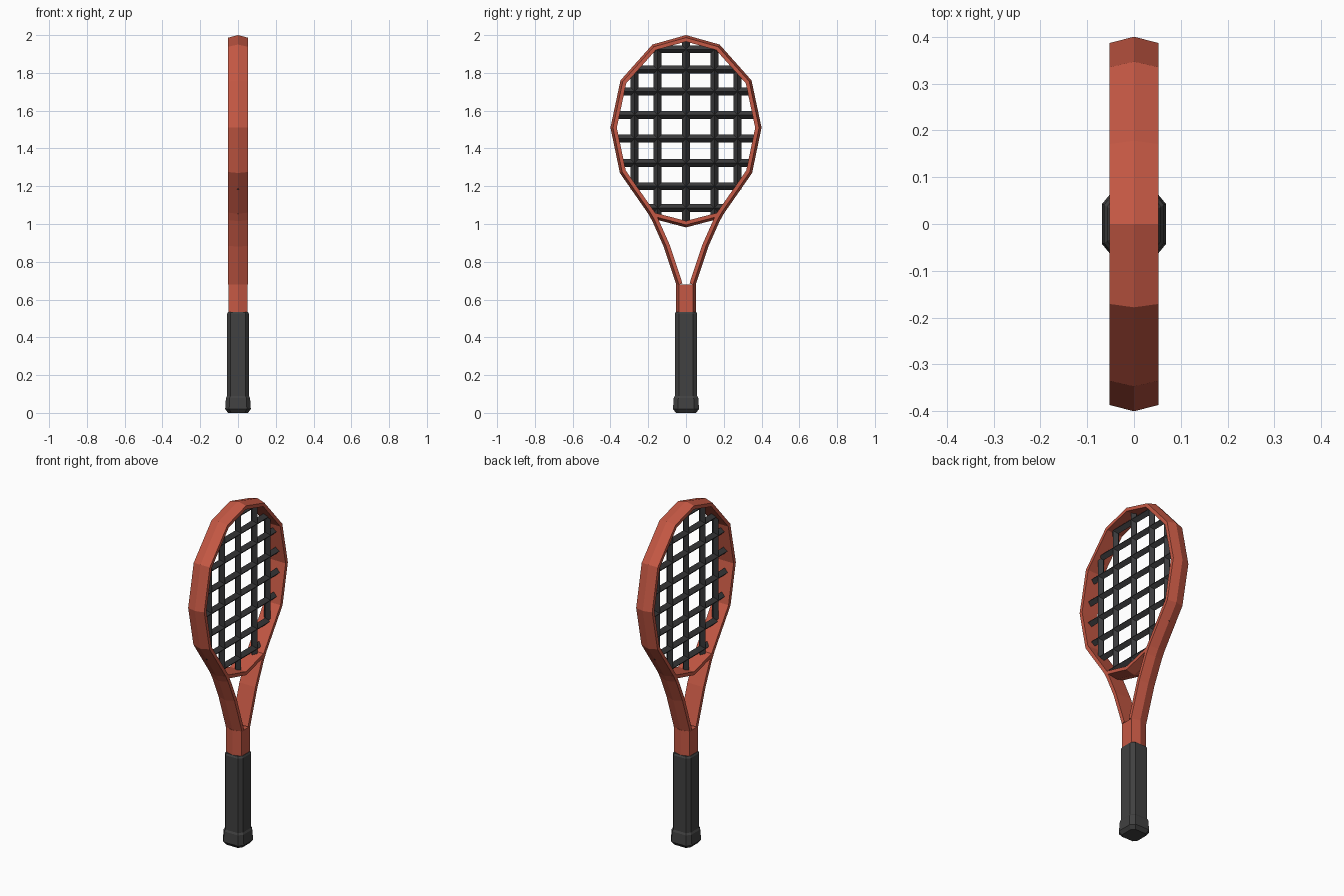
import bpy, bmesh, math
from mathutils import Vector

if "Cube" in bpy.data.objects:
    bpy.data.objects.remove(bpy.data.objects["Cube"])


def material(name, rgb):
    m = bpy.data.materials.new(name)
    m.diffuse_color = (*rgb, 1)
    m.use_nodes = True
    m.node_tree.nodes["Principled BSDF"].inputs["Base Color"].default_value = m.diffuse_color
    return m


RED = material("frame red", (0.56, 0.098, 0.058))
GRIP = material("grip grey", (0.052, 0.052, 0.052))
STRING = material("string grey", (0.042, 0.042, 0.044))


def make_object(name, bm, mat):
    bmesh.ops.recalc_face_normals(bm, faces=bm.faces)
    me = bpy.data.meshes.new(name)
    bm.to_mesh(me)
    bm.free()
    me.materials.append(mat)
    ob = bpy.data.objects.new(name, me)
    bpy.context.collection.objects.link(ob)
    return ob


def skin(bm, rings, closed=False):
    """Join rings of points into a tube, capped unless closed."""
    vs = [[bm.verts.new(p) for p in r] for r in rings]
    n = len(vs[0])
    for i in range(len(vs) if closed else len(vs) - 1):
        a, b = vs[i], vs[(i + 1) % len(vs)]
        for j in range(n):
            k = (j + 1) % n
            bm.faces.new((a[j], a[k], b[k], b[j]))
    if not closed:
        bm.faces.new(vs[0])
        bm.faces.new(vs[-1])


# Frame profile: (x, distance inward from the outer ridge)
PROFILE = [(0, 0), (0.052, 0.013), (0.052, 0.033), (-0.052, 0.033), (-0.052, 0.013)]


def sweep(bm, path, closed=False):
    """Sweep the frame profile along (y, z) points running clockwise."""
    pts = [Vector(p) for p in path]
    rings = []
    for i, p in enumerate(pts):
        prev = pts[i - 1] if closed or i else None
        nxt = pts[(i + 1) % len(pts)] if closed or i < len(pts) - 1 else None
        dirs = [d.normalized() for d in (p - prev if prev else None, nxt - p if nxt else None) if d]
        norms = [Vector((d.y, -d.x)) for d in dirs]
        m = sum(norms, Vector((0, 0))).normalized()
        m /= m.dot(norms[0])
        rings.append([(x, p.x + m.x * t, p.y + m.y * t) for x, t in PROFILE])
    skin(bm, rings, closed)


# Head hoop, twelve sided
right = [(0.178, 1.95), (0.347, 1.76), (0.40, 1.51), (0.35, 1.27), (0.183, 1.03)]
loop = [(0, 2.0)] + right + [(0, 0.982)] + [(-y, z) for y, z in reversed(right)]
bm = bmesh.new()
sweep(bm, loop, True)
make_object("head_hoop", bm, RED)

# Throat arms, mirrored
bm = bmesh.new()
sweep(bm, [(0.20, 1.054), (0.178, 1.015), (0.118, 0.88), (0.05, 0.675)])
arms = make_object("throat_arms", bm, RED)
mir = arms.modifiers.new("mirror", 'MIRROR')
mir.use_axis = (False, True, False)


def section(points, z, s=1.0):
    return [(x * s, y * s, z) for x, y in points]


# Shaft between arms and grip
hexa = [(0, 0.053), (0.05, 0.038), (0.05, -0.038), (0, -0.053), (-0.05, -0.038), (-0.05, 0.038)]
bm = bmesh.new()
skin(bm, [section(hexa, 0.50), section(hexa, 0.68)])
make_object("shaft", bm, RED)

# Octagonal grip and butt cap
octa = [(0.058, 0.037), (0.04, 0.059), (-0.04, 0.059), (-0.058, 0.037),
        (-0.058, -0.037), (-0.04, -0.059), (0.04, -0.059), (0.058, -0.037)]
bm = bmesh.new()
skin(bm, [section(octa, 0.07), section(octa, 0.525), section(octa, 0.535, 0.9)])
make_object("grip", bm, GRIP)
bm = bmesh.new()
skin(bm, [section(octa, 0, 0.9), section(octa, 0.02, 1.17),
          section(octa, 0.08, 1.1), section(octa, 0.09, 1.0)])
make_object("butt_cap", bm, GRIP)

# Strings: diamond bars ending inside the hoop
R = 0.021


def reach(pts, v, axis):
    """Hoop outline coordinate where the other axis equals v."""
    hits = []
    for a, b in zip(pts, pts[1:] + pts[:1]):
        if min(a[axis], b[axis]) <= v <= max(a[axis], b[axis]) and a[axis] != b[axis]:
            t = (v - a[axis]) / (b[axis] - a[axis])
            hits.append(a[1 - axis] + t * (b[1 - axis] - a[1 - axis]))
    return min(hits), max(hits)


bm = bmesh.new()
for y in (-0.272, -0.15, 0, 0.15, 0.272):
    lo, hi = reach(loop, y, 0)
    skin(bm, [[(R, y, z), (0, y + R, z), (-R, y, z), (0, y - R, z)]
              for z in (lo + 0.025, hi - 0.025)])
make_object("main_strings", bm, STRING)
bm = bmesh.new()
for z in (1.085, 1.2, 1.322, 1.452, 1.578, 1.702, 1.817, 1.925):
    lo, hi = reach(loop, z, 1)
    skin(bm, [[(R, y, z), (0, y, z + R), (-R, y, z), (0, y, z - R)]
              for y in (lo + 0.025, hi - 0.025)])
make_object("cross_strings", bm, STRING)
